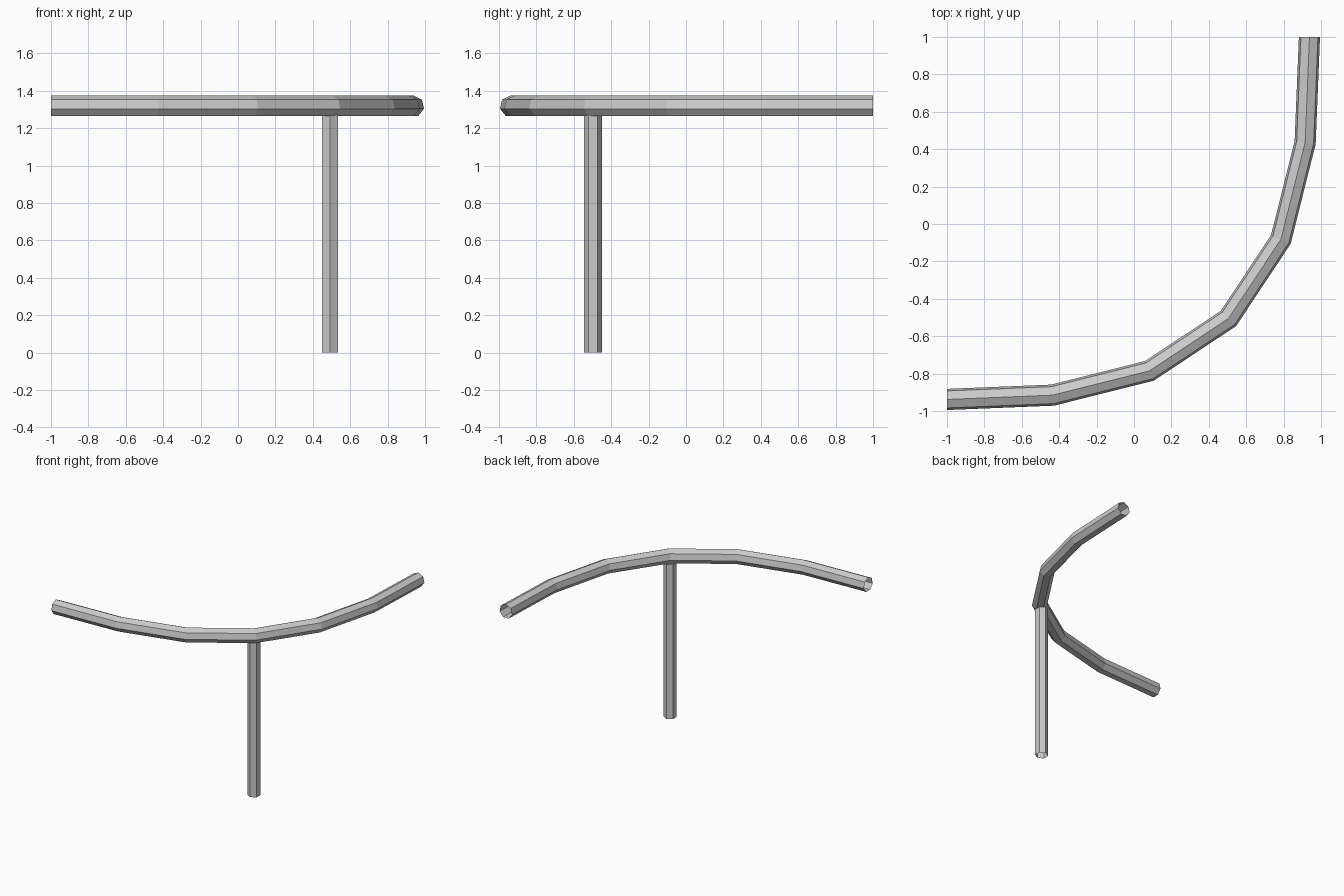
import bpy, math
from mathutils import Vector

if "Cube" in bpy.data.objects:
    bpy.data.objects.remove(bpy.data.objects["Cube"])


def mesh_object(name, rings):
    """Open tube skinned over a list of equal-sized point rings."""
    n = len(rings[0])
    verts = [p for ring in rings for p in ring]
    faces = []
    for k in range(len(rings) - 1):
        for i in range(n):
            j = (i + 1) % n
            faces.append((k * n + i, k * n + j, (k + 1) * n + j, (k + 1) * n + i))
    me = bpy.data.meshes.new(name)
    me.from_pydata(verts, [], faces)
    ob = bpy.data.objects.new(name, me)
    bpy.context.collection.objects.link(ob)
    return ob


# Curved rail: half of the path, mirrored across the diagonal
half = [(-1, -0.938), (-0.435, -0.915), (0.083, -0.785)]
path = [Vector(p) for p in half + [(0.505, -0.505)]]
path += [Vector((-y, -x)) for x, y in reversed(half)]

# Low-poly round section: (outward offset, height), one corner on top
R, ZC, SIDES = 0.058, 1.317, 7
section = [(R * math.sin(2 * math.pi * i / SIDES), ZC + R * math.cos(2 * math.pi * i / SIDES))
           for i in range(SIDES)]


def outward(d):
    return Vector((d.y, -d.x))


rings = []
for i, p in enumerate(path):
    if i == 0:
        m = Vector((0, -1))          # square-cut ends
    elif i == len(path) - 1:
        m = Vector((1, 0))
    else:
        a = outward((p - path[i - 1]).normalized())
        b = outward((path[i + 1] - p).normalized())
        m = (a + b).normalized()
        m /= m.dot(a)                # mitred corner
    rings.append([(p.x + m.x * u, p.y + m.y * u, z) for u, z in section])
mesh_object("curved_rail", rings)

# Six-sided post under the middle of the rail
PR, PX, PY = 0.049, 0.492, -0.497
post = [[(PX + PR * math.sin(math.pi * i / 3), PY - PR * math.cos(math.pi * i / 3), z)
         for i in range(6)] for z in (0, 1.27)]
mesh_object("support_post", post)
